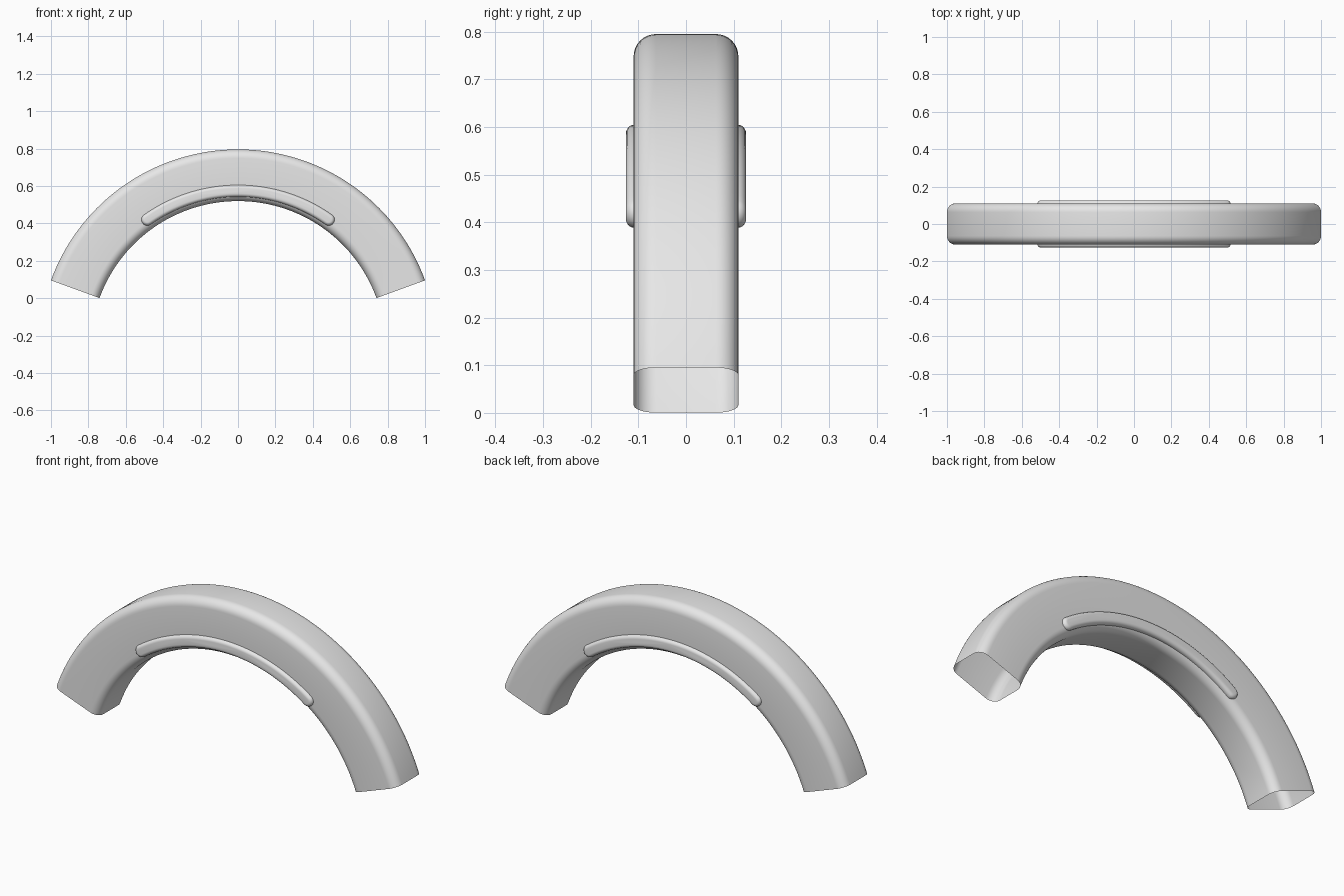
import bpy, bmesh, math
from math import sin, cos, pi, radians

if "Cube" in bpy.data.objects:
    bpy.data.objects.remove(bpy.data.objects["Cube"])

CZ = -0.269                      # height of the arc centre
R_OUT, R_IN = 1.0642, 0.788      # outer and inner arch radius
HALF_Y, FILLET = 0.11, 0.047

grey = bpy.data.materials.new("light grey")
grey.diffuse_color = (0.8, 0.8, 0.8, 1)
grey.use_nodes = True
grey.node_tree.nodes["Principled BSDF"].inputs["Base Color"].default_value = grey.diffuse_color


def polar(r, a, y):
    return (r * cos(a), y, CZ + r * sin(a))


def bridge(bm, a, b, closed=True):
    n = len(a)
    for i in range(n if closed else n - 1):
        j = (i + 1) % n
        bm.faces.new((a[i], a[j], b[j], b[i]))


def finish(bm, name):
    bmesh.ops.recalc_face_normals(bm, faces=bm.faces)
    me = bpy.data.meshes.new(name)
    bm.to_mesh(me)
    bm.free()
    ob = bpy.data.objects.new(name, me)
    bpy.context.collection.objects.link(ob)
    me.materials.append(grey)
    bpy.ops.object.select_all(action='DESELECT')
    ob.select_set(True)
    bpy.context.view_layer.objects.active = ob
    bpy.ops.object.shade_smooth_by_angle(angle=radians(40))


# Arch shell: rounded rectangle swept round the arc, open at both ends
mid, half_r = (R_OUT + R_IN) / 2, (R_OUT - R_IN) / 2
section = []
for k, (sr, sy) in enumerate(((1, 1), (-1, 1), (-1, -1), (1, -1))):
    for s in range(9):
        t = k * pi / 2 + s * pi / 16
        section.append((mid + sr * (half_r - FILLET) + FILLET * cos(t),
                        sy * (HALF_Y - FILLET) + FILLET * sin(t)))
bm = bmesh.new()
STEPS = 96
rings = []
for i in range(STEPS + 1):
    a = radians(20 + 140 * i / STEPS)
    rings.append([bm.verts.new(polar(r, a, y)) for r, y in section])
for a, b in zip(rings, rings[1:]):
    bridge(bm, a, b)
finish(bm, "arch_shell")


# Side rails: curved rounded bars proud of each side face
def rail_outline(w, r=0.8425, a0=radians(54.85), n=48, m=10):
    """Round-ended curved slot of half width w, as (x, z) points."""
    a1 = pi - a0
    pts = []
    for i in range(n + 1):
        a = a0 + (a1 - a0) * i / n
        pts.append(((r + w) * cos(a), CZ + (r + w) * sin(a)))
    for i in range(1, m):
        t = a1 + pi * i / m
        pts.append((r * cos(a1) + w * cos(t), CZ + r * sin(a1) + w * sin(t)))
    for i in range(n + 1):
        a = a1 + (a0 - a1) * i / n
        pts.append(((r - w) * cos(a), CZ + (r - w) * sin(a)))
    for i in range(1, m):
        t = a0 + pi + pi * i / m
        pts.append((r * cos(a0) + w * cos(t), CZ + r * sin(a0) + w * sin(t)))
    return pts


RAIL_W, RAIL_Y, EDGE = 0.0315, 0.126, 0.018
levels = [(RAIL_W, 0.09)]
for s in range(7):
    t = s * pi / 12
    levels.append((RAIL_W - EDGE * (1 - cos(t)), RAIL_Y - EDGE + EDGE * sin(t)))
for name, side in (("front_rail", -1), ("back_rail", 1)):
    bm = bmesh.new()
    rings = [[bm.verts.new((x, side * y, z)) for x, z in rail_outline(w)]
             for w, y in levels]
    for a, b in zip(rings, rings[1:]):
        bridge(bm, a, b)
    bm.faces.new(rings[-1])
    finish(bm, name)
